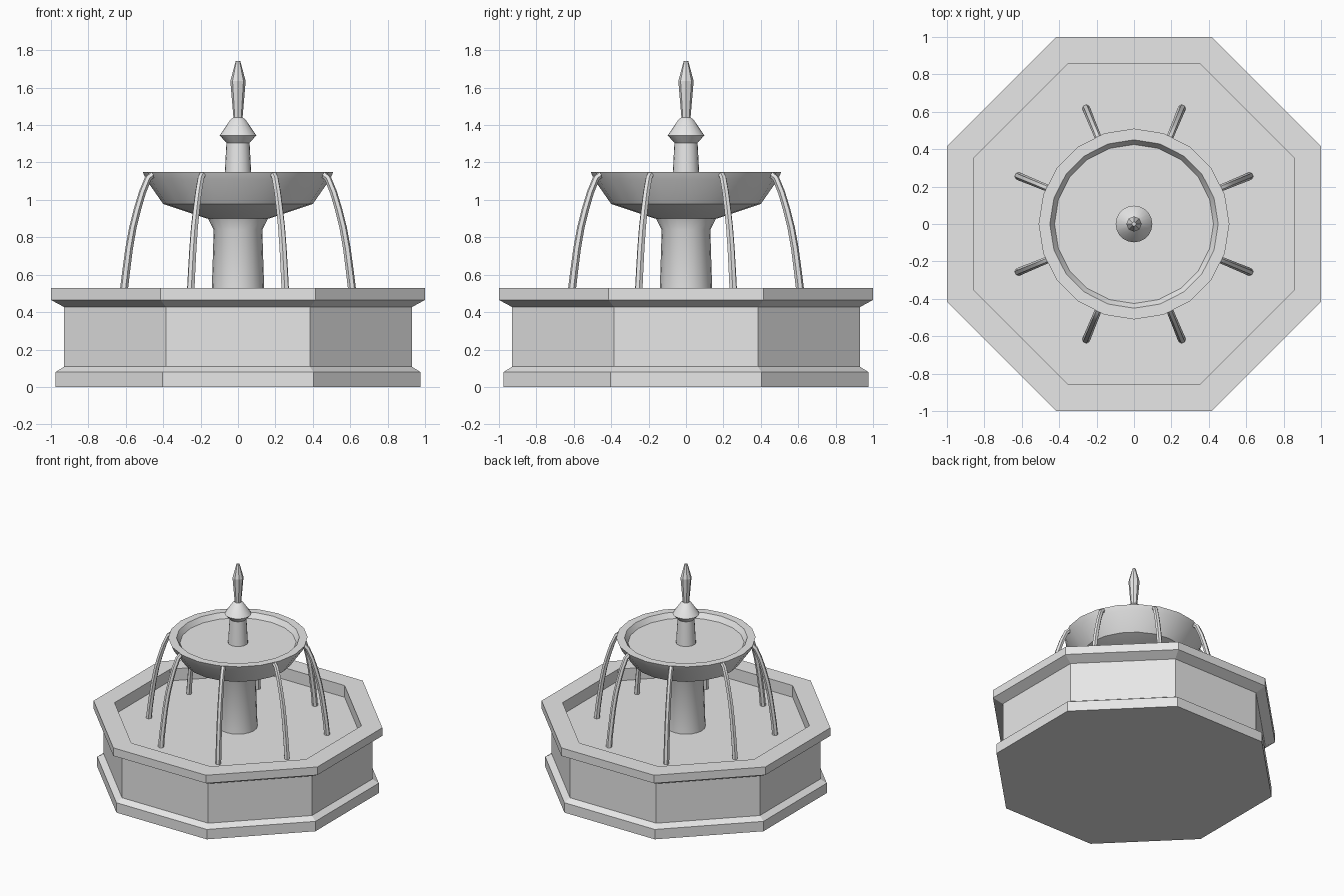
import bpy, bmesh, math
from mathutils import Vector

if "Cube" in bpy.data.objects:
    bpy.data.objects.remove(bpy.data.objects["Cube"])

stone = bpy.data.materials.new("pale_grey_stone")
stone.diffuse_color = (0.8, 0.8, 0.8, 1)
stone.use_nodes = True
stone.node_tree.nodes["Principled BSDF"].inputs["Base Color"].default_value = stone.diffuse_color


def finish(name, bm, smooth):
    bmesh.ops.recalc_face_normals(bm, faces=bm.faces)
    mesh = bpy.data.meshes.new(name)
    bm.to_mesh(mesh)
    bm.free()
    mesh.materials.append(stone)
    obj = bpy.data.objects.new(name, mesh)
    bpy.context.collection.objects.link(obj)
    if smooth:
        bpy.ops.object.select_all(action='DESELECT')
        obj.select_set(True)
        bpy.context.view_layer.objects.active = obj
        bpy.ops.object.shade_smooth_by_angle(angle=math.radians(30))
    return obj


def skin(bm, rings):
    """Join rings of points into a closed, capped tube."""
    rings = [[bm.verts.new(p) for p in ring] for ring in rings]
    n = len(rings[0])
    for a, b in zip(rings, rings[1:]):
        for i in range(n):
            j = (i + 1) % n
            bm.faces.new((a[i], a[j], b[j], b[i]))
    bm.faces.new(rings[0][::-1])
    bm.faces.new(rings[-1])


def lathe(name, profile, sides, turn=0.0, scale=1.0, smooth=True):
    """Turn a (radius, height) profile around the vertical axis."""
    bm = bmesh.new()
    angles = [turn + math.tau * i / sides for i in range(sides)]
    skin(bm, [[(r * scale * math.cos(a), r * scale * math.sin(a), z)
               for a in angles] for r, z in profile])
    return finish(name, bm, smooth)


# Octagonal basin; profile radii are measured to the flat sides
lathe("basin",
      [(0.975, 0), (0.975, 0.08), (0.93, 0.108), (0.93, 0.427),
       (1.0, 0.465), (1.0, 0.53), (0.855, 0.53), (0.855, 0.435)],
      8, math.pi / 8, 1 / math.cos(math.pi / 8), smooth=False)

# Column carrying the bowl
lathe("column", [(0.143, 0.43), (0.13, 0.84), (0.165, 0.91)], 20)

# Upper bowl, filled with water up to just under its lip
lathe("bowl",
      [(0.165, 0.90), (0.40, 0.978), (0.492, 1.11), (0.51, 1.15),
       (0.45, 1.15), (0.425, 1.11)], 20)

# Short pillar with a flared cap
lathe("upper_pillar",
      [(0.073, 1.10), (0.062, 1.305), (0.098, 1.345), (0.04, 1.43),
       (0.025, 1.44)], 20)

# Faceted jet on top
lathe("top_jet", [(0.024, 1.435), (0.041, 1.635), (0.012, 1.743)],
      8, smooth=False)

# Eight streams falling from the bowl lip into the basin
path = [(0.495, 1.135), (0.52, 1.115), (0.553, 1.04), (0.582, 0.95),
        (0.609, 0.85), (0.63, 0.74), (0.647, 0.62), (0.66, 0.52),
        (0.668, 0.43)]
for k in range(8):
    a = math.pi / 8 + k * math.pi / 4
    out = Vector((math.cos(a), math.sin(a), 0))
    side = Vector((-math.sin(a), math.cos(a), 0))
    up = Vector((0, 0, 1))
    rings = []
    for i, (r, z) in enumerate(path):
        r0, z0 = path[max(i - 1, 0)]
        r1, z1 = path[min(i + 1, len(path) - 1)]
        normal = (out * (z0 - z1) + up * (r1 - r0)).normalized()
        radius = 0.018 + 0.004 * i / (len(path) - 1)
        rings.append([out * r + up * z + radius *
                      (side * math.cos(t) + normal * math.sin(t))
                      for t in (math.tau * s / 6 for s in range(6))])
    bm = bmesh.new()
    skin(bm, rings)
    finish(f"water_stream_{k + 1}", bm, True)
